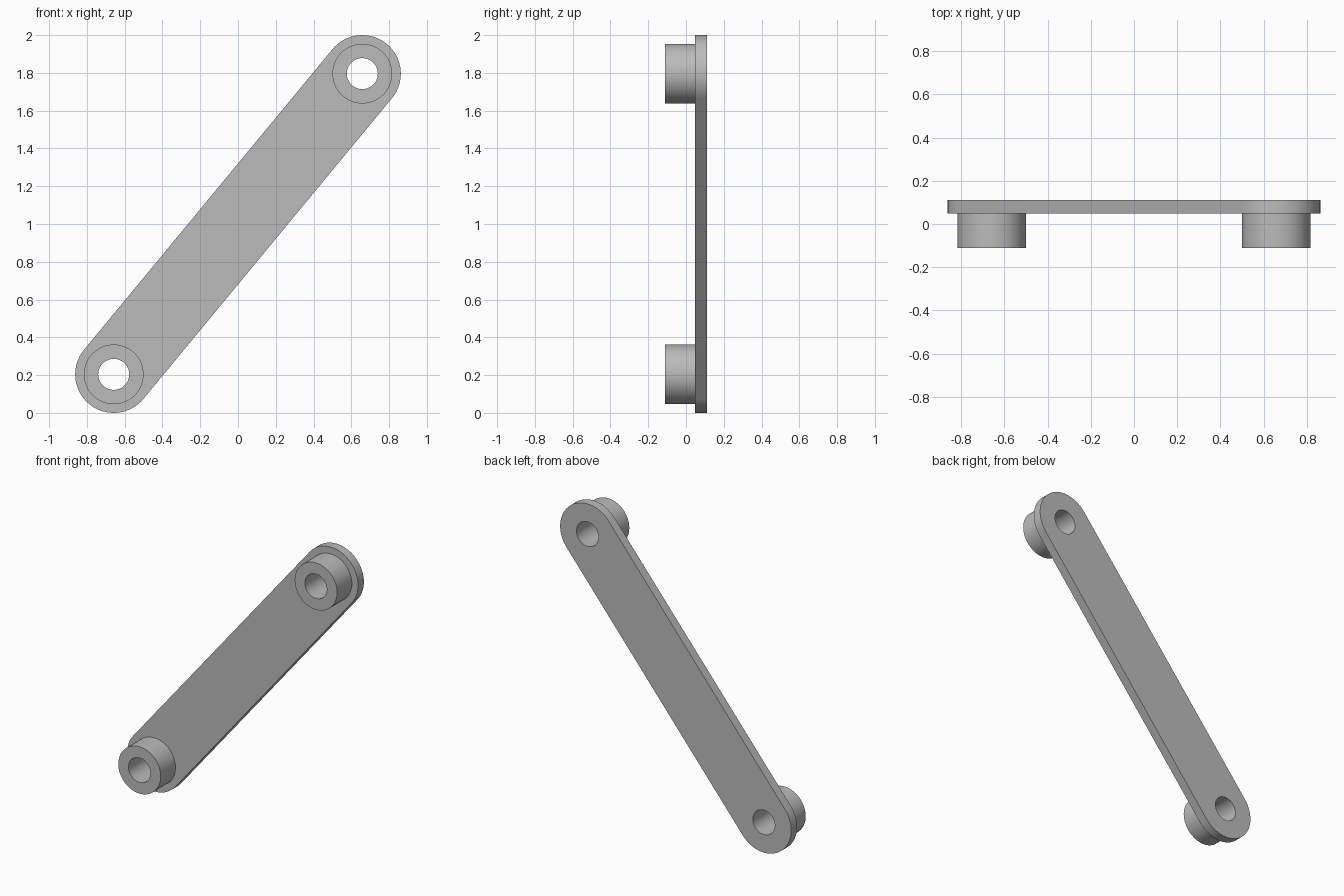
import bpy, bmesh, math
from mathutils import Vector

cube = bpy.data.objects.get("Cube")
if cube:
    bpy.data.objects.remove(cube, do_unlink=True)

# Main sizes
TOP = Vector((0.658, 0, 1.796))
BOTTOM = Vector((-0.658, 0, 0.204))
END_RADIUS, BOSS_RADIUS, HOLE_RADIUS = 0.204, 0.158, 0.082
FRONT, PLATE_FRONT, BACK = -0.11, 0.048, 0.11
SEGMENTS = 64

grey = bpy.data.materials.new("plain_grey")
grey.use_nodes = True
colour = (0.5, 0.5, 0.5, 1)
grey.diffuse_color = colour
grey.node_tree.nodes["Principled BSDF"].inputs["Base Color"].default_value = colour


def arc(centre, radius, start=0.0, sweep=math.tau):
    """Points on an arc in the xz plane; a full turn omits the repeated point."""
    count = round(SEGMENTS * sweep / math.tau)
    points = count if sweep >= math.tau else count + 1
    angles = [start + sweep * i / count for i in range(points)]
    return [centre + radius * Vector((math.cos(a), 0, math.sin(a))) for a in angles]


def extruded_part(name, loops, y0, y1):
    """Fill an outline with holes and extrude it from y0 to y1."""
    bm = bmesh.new()
    edges = []
    for loop in loops:
        verts = [bm.verts.new((p.x, y0, p.z)) for p in loop]
        edges += [bm.edges.new((v, verts[i - 1])) for i, v in enumerate(verts)]
    bmesh.ops.triangle_fill(bm, edges=edges, use_beauty=True)
    result = bmesh.ops.extrude_face_region(bm, geom=bm.faces[:], use_keep_orig=True)
    moved = [g for g in result["geom"] if isinstance(g, bmesh.types.BMVert)]
    bmesh.ops.translate(bm, verts=moved, vec=(0, y1 - y0, 0))
    bmesh.ops.recalc_face_normals(bm, faces=bm.faces[:])
    mesh = bpy.data.meshes.new(name)
    bm.to_mesh(mesh)
    bm.free()
    mesh.materials.append(grey)
    obj = bpy.data.objects.new(name, mesh)
    bpy.context.collection.objects.link(obj)
    bpy.ops.object.select_all(action="DESELECT")
    obj.select_set(True)
    bpy.context.view_layer.objects.active = obj
    bpy.ops.object.shade_smooth_by_angle(angle=math.radians(30))


# Slanted link plate with rounded ends and two pin holes
axis = TOP - BOTTOM
slope = math.atan2(axis.z, axis.x)
outline = (arc(TOP, END_RADIUS, slope - math.pi / 2, math.pi)
           + arc(BOTTOM, END_RADIUS, slope + math.pi / 2, math.pi))
holes = [arc(c, HOLE_RADIUS) for c in (TOP, BOTTOM)]
extruded_part("link_plate", [outline] + holes, PLATE_FRONT, BACK)

# Hollow bosses standing on the front of the plate
for name, centre in (("upper_boss", TOP), ("lower_boss", BOTTOM)):
    extruded_part(name, [arc(centre, BOSS_RADIUS), arc(centre, HOLE_RADIUS)],
                  FRONT, PLATE_FRONT)
